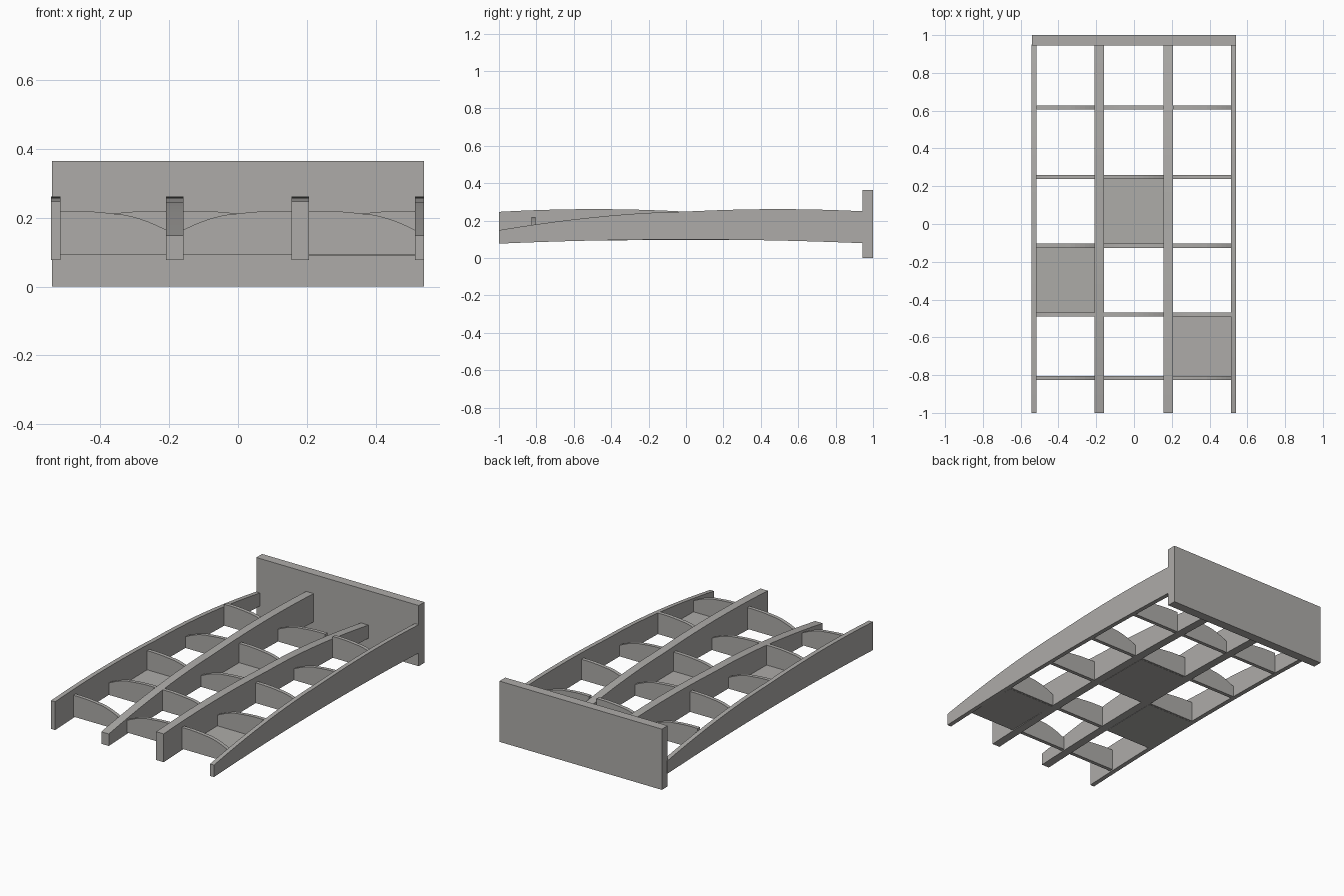
import bpy, bmesh
from mathutils import Vector

if "Cube" in bpy.data.objects:
    bpy.data.objects.remove(bpy.data.objects["Cube"])

grey = bpy.data.materials.new("warm_grey")
grey.diffuse_color = (0.42, 0.41, 0.395, 1)
grey.use_nodes = True
grey.node_tree.nodes["Principled BSDF"].inputs["Base Color"].default_value = grey.diffuse_color


def extrude(name, pts, offset):
    """Solid made by extruding a planar outline along an offset vector."""
    bm = bmesh.new()
    face = bm.faces.new([bm.verts.new(p) for p in pts])
    r = bmesh.ops.extrude_face_region(bm, geom=[face])
    for v in r["geom"]:
        if isinstance(v, bmesh.types.BMVert):
            v.co += Vector(offset)
    bmesh.ops.recalc_face_normals(bm, faces=bm.faces)
    me = bpy.data.meshes.new(name)
    bm.to_mesh(me)
    bm.free()
    me.materials.append(grey)
    ob = bpy.data.objects.new(name, me)
    bpy.context.collection.objects.link(ob)
    return ob


def belly(y):
    """Arched underside shared by beams, ribs and panels."""
    return 0.099 - 0.022 * y * y


def curve(t, low, mid, hump, high):
    """Top edge: t=-1 is the tapered end, t=+1 the deep end."""
    if t < 0:
        return mid + (low - mid) * (-t) ** 1.7
    return mid + (high - mid) * t + hump * 4 * t * (1 - t)


# Wall plate
extrude("wall_plate", [(-0.54, 0.945, 0), (0.54, 0.945, 0),
                       (0.54, 0.945, 0.365), (-0.54, 0.945, 0.365)], (0, 0.055, 0))

# Long beams, tapering at alternate ends
beams = [(-0.543, -0.516), (-0.209, -0.159), (0.156, 0.206), (0.514, 0.54)]
N = 20
for i, (x0, x1) in enumerate(beams):
    s = 1 if i % 2 else -1
    ys = [-1 + 1.95 * k / N for k in range(N + 1)]
    pts = [(x0, y, belly(y)) for y in ys]
    pts += [(x0, y, curve(s * y, 0.149, 0.248, 0.014, 0.247)) for y in reversed(ys)]
    extrude(f"long_beam_{i + 1}", pts, (x1 - x0, 0, 0))

# Cross ribs, tapering in a chequered pattern
rows = [-0.816, -0.479, -0.115, 0.249, 0.616]
bays = [(beams[i][1], beams[i + 1][0]) for i in range(3)]
for r, y in enumerate(rows):
    zb = max(belly(y), 0.092)
    for b, (x0, x1) in enumerate(bays):
        s = 1 if (r + b) % 2 else -1
        ts = [-1 + 2 * k / 12 for k in range(13)]
        xs = [x0 + (x1 - x0) * (t + 1) / 2 for t in ts]
        pts = [(x0, y - 0.011, zb), (x1, y - 0.011, zb)]
        pts += [(x, y - 0.011, curve(s * t, 0.165, 0.212, 0.003, 0.22))
                for x, t in reversed(list(zip(xs, ts)))]
        extrude(f"cross_rib_{r + 1}_{b + 1}", pts, (0, 0.022, 0))

# Floor panels closing three of the bays
for b, r in ((2, 0), (0, 1), (1, 2)):
    x0, x1 = bays[b]
    y0, y1 = rows[r], rows[r + 1]
    z0, z1 = max(belly(y0), 0.092) - 0.001, max(belly(y1), 0.092) - 0.001
    extrude(f"floor_panel_{b + 1}", [(x0, y0, z0), (x1, y0, z0),
                                     (x1, y1, z1), (x0, y1, z1)], (0, 0, 0.008))
